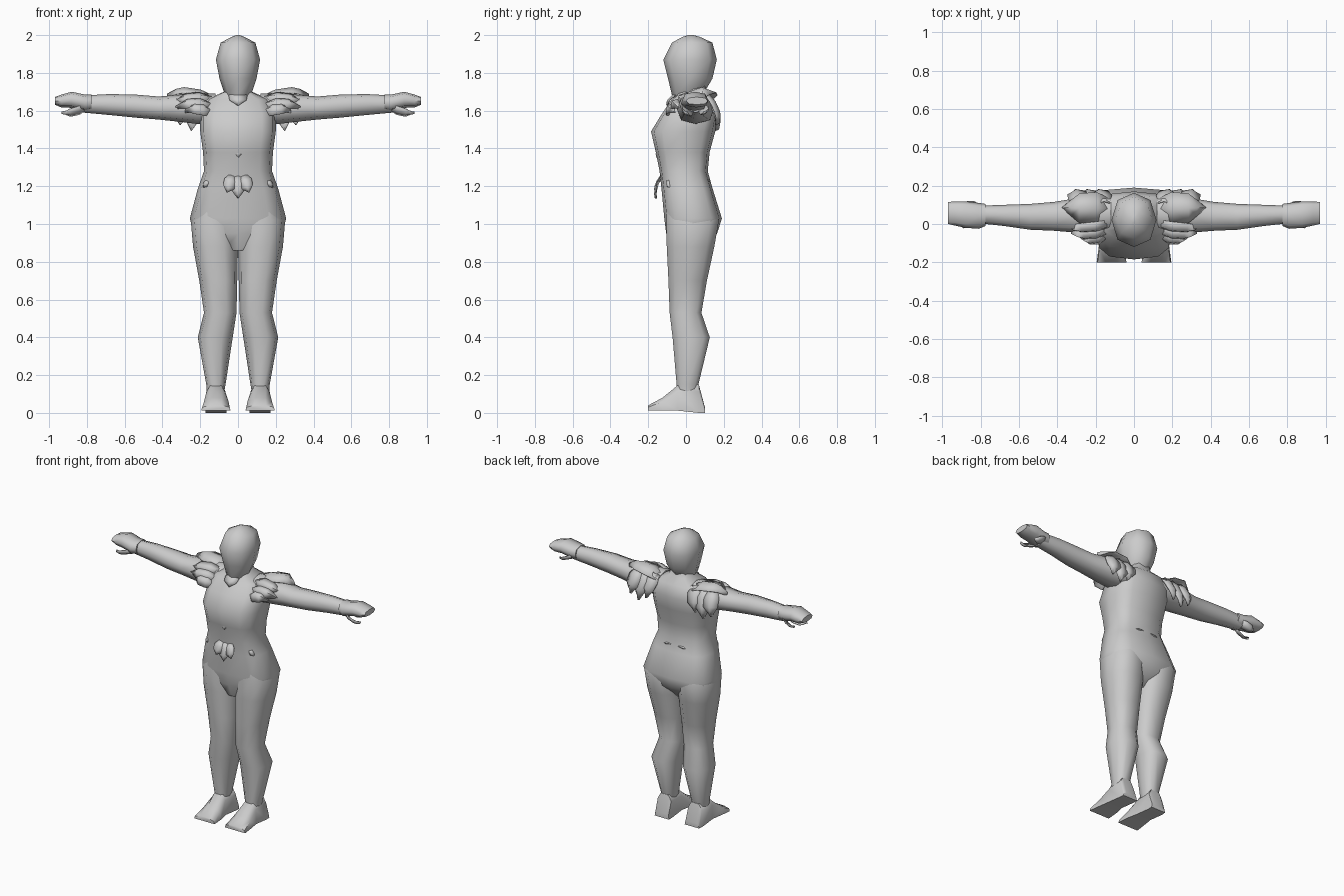
import bpy, bmesh, math
from mathutils import Vector

if "Cube" in bpy.data.objects:
    bpy.data.objects.remove(bpy.data.objects["Cube"])

grey = bpy.data.materials.new("light grey")
grey.diffuse_color = (0.6, 0.6, 0.6, 1)
grey.use_nodes = True
grey.node_tree.nodes["Principled BSDF"].inputs["Base Color"].default_value = grey.diffuse_color


def finish(name, bm, mirror=False, angle=65):
    bmesh.ops.recalc_face_normals(bm, faces=bm.faces)
    me = bpy.data.meshes.new(name)
    bm.to_mesh(me)
    bm.free()
    me.materials.append(grey)
    ob = bpy.data.objects.new(name, me)
    bpy.context.collection.objects.link(ob)
    bpy.ops.object.select_all(action='DESELECT')
    bpy.context.view_layer.objects.active = ob
    ob.select_set(True)
    bpy.ops.object.shade_smooth_by_angle(angle=math.radians(angle))
    if mirror:
        m = ob.modifiers.new("mirror", 'MIRROR')
        m.use_axis[0] = True
    return ob


def loft(name, rings, axis='z', sides=10, power=0.8, mirror=False):
    """Rings are (position, a_min, a_max, b_min, b_max) across the axis."""
    bm = bmesh.new()
    loops = []
    for p, a0, a1, b0, b1 in rings:
        loop = []
        for i in range(sides):
            t = 2 * math.pi * i / sides
            c, s = math.cos(t), math.sin(t)
            a = (a0 + a1) / 2 + (a1 - a0) / 2 * math.copysign(abs(c) ** power, c)
            b = (b0 + b1) / 2 + (b1 - b0) / 2 * math.copysign(abs(s) ** power, s)
            loop.append(bm.verts.new((a, b, p) if axis == 'z' else (p, a, b)))
        loops.append(loop)
    for l, m in zip(loops, loops[1:]):
        for i in range(sides):
            j = (i + 1) % sides
            bm.faces.new((l[i], l[j], m[j], m[i]))
    bm.faces.new(loops[0])
    bm.faces.new(loops[-1])
    return finish(name, bm, mirror)


def feather(name, base, tip, width, bulge, mirror=True):
    """Thin bent leaf from base to tip, raised along the bulge vector."""
    base, tip, bulge = Vector(base), Vector(tip), Vector(bulge)
    along = tip - base
    side = along.cross(bulge).normalized() * width / 2
    bm = bmesh.new()
    rows = []
    for f, w, h in ((0, .6, 0), (.3, 1, .8), (.65, .9, 1), (.82, .5, .7), (1, .04, 0)):
        c = base + along * f
        rows.append([bm.verts.new(c + side * w * k + bulge * (h - abs(k) * .7)) for k in (-1, 0, 1)])
    for r, q in zip(rows, rows[1:]):
        for k in (0, 1):
            bm.faces.new((r[k], r[k + 1], q[k + 1], q[k]))
    ob = finish(name, bm, mirror)
    s = ob.modifiers.new("thickness", 'SOLIDIFY')
    s.thickness = 0.005
    return ob


# Torso from crotch to neck
loft("torso", [
    (0.86, -.12, .12, -.07, .08), (0.95, -.235, .235, -.105, .165), (1.03, -.255, .255, -.115, .19),
    (1.19, -.212, .212, -.13, .14), (1.28, -.18, .18, -.14, .115), (1.38, -.185, .185, -.16, .125),
    (1.49, -.2, .2, -.185, .155), (1.58, -.2, .2, -.13, .17), (1.66, -.165, .165, -.075, .15),
    (1.70, -.075, .075, -.035, .11), (1.76, -.06, .06, -.03, .1)], sides=12, power=.65)

# Head
loft("head", [
    (1.65, -.03, .03, -.06, .03), (1.685, -.07, .07, -.075, .09), (1.77, -.098, .098, -.095, .14),
    (1.87, -.117, .117, -.12, .163), (1.96, -.092, .092, -.075, .14),
    (1.99, -.035, .035, -.02, .075), (2.0, -.01, .01, .01, .04)], sides=8, power=.9)

# Legs
loft("leg", [
    (0.10, .075, .165, -.05, .06), (0.15, .066, .168, -.052, .068), (0.40, .028, .213, -.075, .13),
    (0.53, .008, .18, -.09, .085), (0.70, .004, .205, -.097, .115),
    (0.88, 0, .238, -.107, .155), (1.02, 0, .25, -.11, .18), (1.14, .02, .2, -.1, .13)],
    mirror=True)

# Feet, lofted from heel to toe
bm = bmesh.new()
sections = []
for y, x0, x1, z1 in ((.10, .065, .165, .03), (.068, .066, .168, .15),
                      (-.045, .066, .168, .145), (-.125, .05, .18, .08), (-.2, .045, .19, .04)):
    sections.append([bm.verts.new(v) for v in (
        (x0 - .005, y, .012 if y < 0 else 0), (x1 + .005, y, .012 if y < 0 else 0),
        (x1, y, z1 * .75), ((x0 + x1) / 2 + .03, y, z1), ((x0 + x1) / 2 - .03, y, z1), (x0, y, z1 * .75))])
for a, b in zip(sections, sections[1:]):
    for i in range(6):
        bm.faces.new((a[i], a[(i + 1) % 6], b[(i + 1) % 6], b[i]))
bm.faces.new(sections[0])
bm.faces.new(sections[-1])
finish("foot", bm, True)

# Arms
loft("arm", [
    (0.12, -.04, .15, 1.53, 1.69), (0.22, -.05, .15, 1.53, 1.695), (0.30, -.045, .135, 1.54, 1.685),
    (0.42, -.035, .115, 1.553, 1.675), (0.54, -.03, .105, 1.563, 1.685),
    (0.68, -.01, .1, 1.577, 1.688), (0.82, .005, .095, 1.59, 1.68)], axis='x', sides=8, mirror=True)

# Hands with thumbs
loft("hand", [
    (0.775, -.01, .105, 1.60, 1.685), (0.81, -.025, .11, 1.597, 1.685), (0.88, -.02, .118, 1.615, 1.7),
    (0.935, -.008, .118, 1.617, 1.685), (0.97, 0, .115, 1.632, 1.672)],
    axis='x', sides=8, mirror=True)
feather("thumb", (.80, .015, 1.61), (.935, .0, 1.583), .07, (0, -.012, -.014))
feather("little_finger", (.80, .09, 1.615), (.90, .10, 1.585), .06, (0, .008, -.012))

# Shoulder armour: top cap and overlapping feathers front and back
feather("shoulder_cap", (.12, .08, 1.675), (.375, .085, 1.69), .17, (0, 0, .04))
for i, (y, z, tip) in enumerate(((-.015, 1.675, .35), (-.05, 1.64, .33), (-.075, 1.605, .28))):
    feather(f"front_feather_{i}", (.14, y, z), (tip, y, z - .03 + .015 * i), .085, (0, -.025, .022))
for i, (x, z) in enumerate(((.19, 1.53), (.25, 1.50), (.31, 1.53))):
    feather(f"back_feather_{i}", (x - .03, .12, 1.69), (x, .175, z), .11, (.004, .025, .01))

# Chest, belt and back ornaments
for i, x in enumerate((-.045, 0, .045)):
    feather(f"belt_plume_{i}", (x * .6, -.138, 1.255), (x * 1.3, -.165, 1.135 + abs(x) * .7),
            .075, (0, -.012, 0), False)
feather("side_belt_plume", (.15, -.1, 1.235), (.185, -.085, 1.19), .035, (.006, -.012, 0))
feather("chest_plume", (0, -.148, 1.41), (0, -.155, 1.35), .05, (0, -.008, 0), False)
feather("back_belt_plume", (.0, .115, 1.235), (.1, .112, 1.225), .03, (0, .016, .003))
feather("collar_plume", (0, -.045, 1.70), (0, -.105, 1.63), .1, (0, -.012, .006), False)
